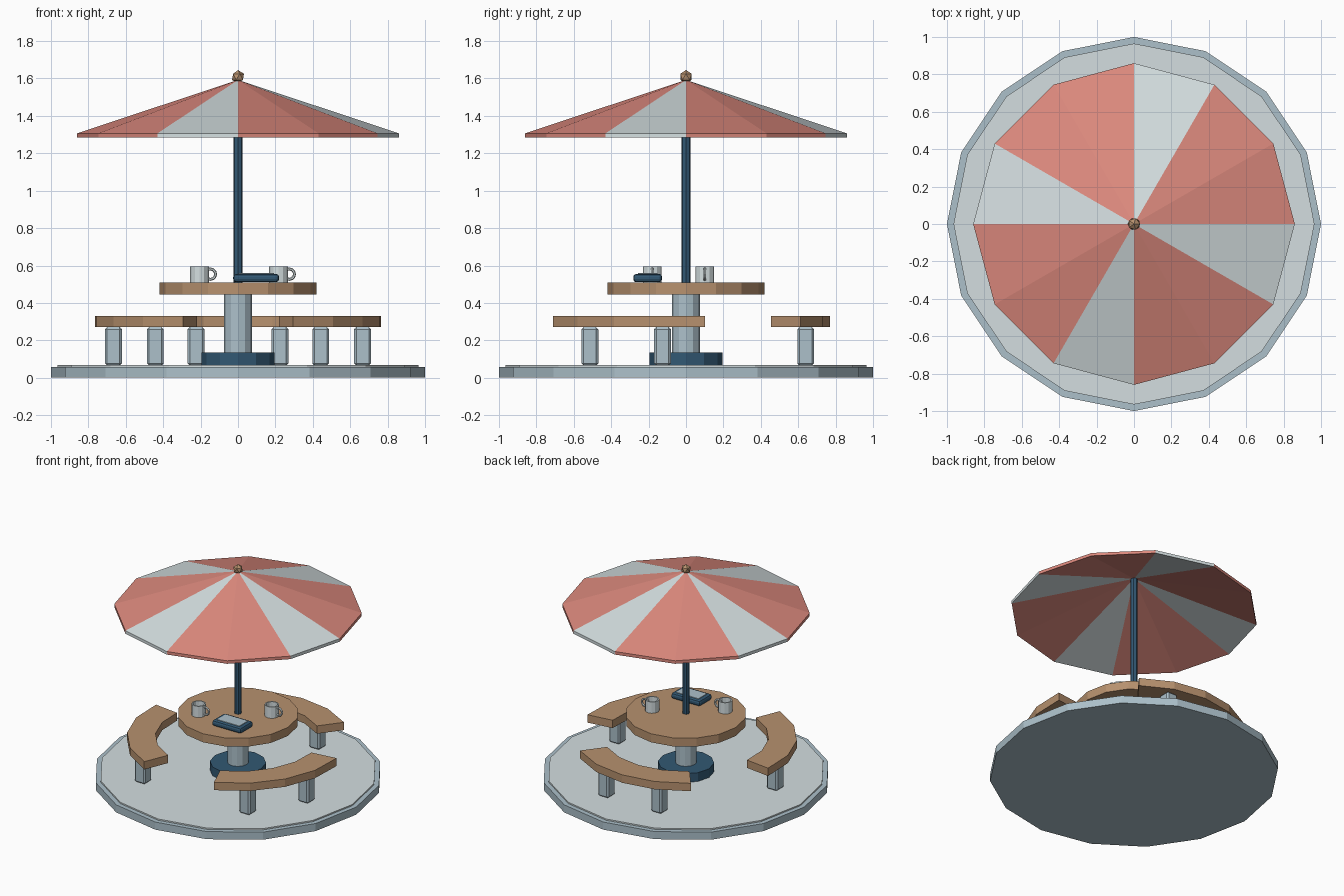
import bpy, bmesh, math
from mathutils import Matrix

if "Cube" in bpy.data.objects:
    bpy.data.objects.remove(bpy.data.objects["Cube"])


def material(name, rgb):
    lin = [((c / 255 + 0.055) / 1.055) ** 2.4 for c in rgb]
    m = bpy.data.materials.new(name)
    m.diffuse_color = (*lin, 1)
    m.use_nodes = True
    m.node_tree.nodes["Principled BSDF"].inputs["Base Color"].default_value = m.diffuse_color
    return m


LIGHT = material("light grey", (212, 222, 224))
STEEL = material("blue grey", (172, 192, 202))
NAVY = material("dark blue", (50, 88, 115))
WOOD = material("wood", (183, 145, 110))
RED = material("coral red", (220, 137, 125))


def finish(name, bm, *mats):
    bmesh.ops.recalc_face_normals(bm, faces=bm.faces)
    me = bpy.data.meshes.new(name)
    bm.to_mesh(me)
    bm.free()
    for m in mats:
        me.materials.append(m)
    ob = bpy.data.objects.new(name, me)
    bpy.context.collection.objects.link(ob)
    return ob


def polar(r, deg, z):
    a = math.radians(deg)
    return (r * math.cos(a), r * math.sin(a), z)


def cylinder(name, r, z0, z1, n, mat, x=0, y=0):
    bm = bmesh.new()
    bmesh.ops.create_cone(bm, cap_ends=True, segments=n, radius1=r, radius2=r, depth=z1 - z0,
                          matrix=Matrix.Translation((x, y, (z0 + z1) / 2)))
    return finish(name, bm, mat)


def box(name, loc, size, bevel, mat, segments=1):
    bm = bmesh.new()
    bmesh.ops.create_cube(bm, size=1, matrix=Matrix.Translation(loc) @ Matrix.Diagonal((*size, 1)))
    bmesh.ops.bevel(bm, geom=bm.edges[:], offset=bevel, segments=segments, affect='EDGES', profile=0.5)
    return finish(name, bm, mat)


# Round platform
cylinder("platform_rim", 1.0, 0, 0.058, 16, STEEL)
cylinder("platform_top", 0.965, 0.05, 0.068, 16, LIGHT)

# Table and pole
cylinder("table_foot", 0.195, 0.065, 0.135, 12, NAVY)
cylinder("table_column", 0.074, 0.13, 0.45, 12, STEEL)
cylinder("table_top", 0.42, 0.445, 0.51, 16, WOOD)
cylinder("umbrella_pole", 0.025, 0.505, 1.58, 8, NAVY)

# Umbrella canopy: thin cone, every third panel pale
bm = bmesh.new()
N, R = 12, 0.86
upper = [bm.verts.new(polar(R, i * 30, 1.307)) for i in range(N)]
lower = [bm.verts.new(polar(R, i * 30, 1.284)) for i in range(N)]
tip, under = bm.verts.new((0, 0, 1.592)), bm.verts.new((0, 0, 1.568))
for i in range(N):
    j = (i + 1) % N
    for vs in ((upper[i], upper[j], tip), (lower[j], lower[i], under),
               (lower[i], lower[j], upper[j], upper[i])):
        bm.faces.new(vs).material_index = 1 if i % 3 == 2 else 0
finish("umbrella_canopy", bm, RED, LIGHT)

# Finial ball
bm = bmesh.new()
bmesh.ops.create_icosphere(bm, subdivisions=1, radius=0.036, matrix=Matrix.Translation((0, 0, 1.609)))
finish("umbrella_finial", bm, WOOD)


# Three curved benches with two legs each
def bench(k, mid):
    bm = bmesh.new()
    steps = 4
    rings = []
    for s in range(steps + 1):
        a = mid - 37.5 + 75 * s / steps
        rings.append([bm.verts.new(polar(r, a, z)) for r, z in
                      ((0.573, 0.27), (0.77, 0.27), (0.77, 0.33), (0.573, 0.33))])
    for p, q in zip(rings, rings[1:]):
        for c in range(4):
            d = (c + 1) % 4
            bm.faces.new((p[c], p[d], q[d], q[c]))
    bm.faces.new(rings[0])
    bm.faces.new(rings[-1])
    finish(f"bench_seat_{k}", bm, WOOD)
    for side in (-1, 1):
        x, y, _ = polar(0.678, mid + side * 19.3, 0)
        box(f"bench_leg_{k}_{'left' if side < 0 else 'right'}", (x, y, 0.168),
            (0.09, 0.09, 0.206), 0.012, STEEL)


for k, mid in enumerate((90, 210, 330), 1):
    bench(k, mid)


# Hollow mugs with ring handles
def mug(k, x, y):
    bm = bmesh.new()
    n = 12
    prof = ((0.05, 0.51), (0.05, 0.596), (0.041, 0.596), (0.041, 0.525))
    rings = [[bm.verts.new(polar(r, i * 360 / n, z)) for i in range(n)] for r, z in prof]
    for p, q in zip(rings, rings[1:]):
        for i in range(n):
            j = (i + 1) % n
            bm.faces.new((p[i], p[j], q[j], q[i]))
    bm.faces.new(rings[0])
    bm.faces.new(rings[-1])
    bmesh.ops.translate(bm, verts=bm.verts, vec=(x, y, 0))
    finish(f"mug_{k}", bm, LIGHT)
    bpy.ops.mesh.primitive_torus_add(location=(x + 0.058, y, 0.554), rotation=(math.pi / 2, 0, 0),
                                     major_segments=12, minor_segments=6,
                                     major_radius=0.028, minor_radius=0.008)
    h = bpy.context.object
    h.name = f"mug_handle_{k}"
    h.data.materials.append(LIGHT)


mug(1, -0.206, -0.18)
mug(2, 0.216, 0.10)

# Tablet lying on the table
box("tablet_body", (0.097, -0.205, 0.533), (0.245, 0.154, 0.044), 0.016, NAVY, 2)
box("tablet_screen", (0.097, -0.205, 0.556), (0.19, 0.105, 0.006), 0.001, STEEL)
